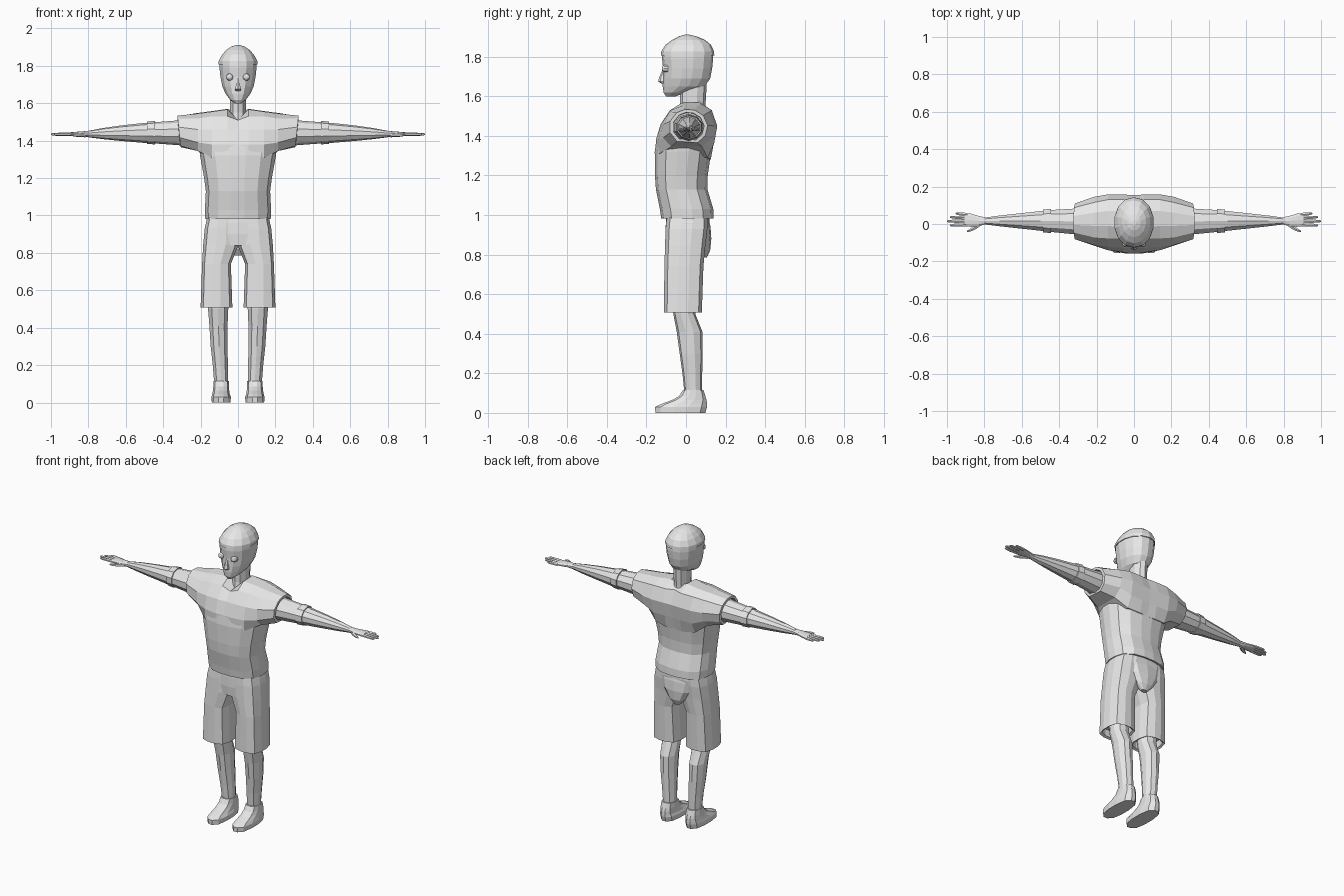
import bpy, bmesh, math

grey = bpy.data.materials.new("plain_grey")
grey.diffuse_color = (0.8, 0.8, 0.8, 1)


def oval(a0, a1, b0, b1, n, e):
    """Rounded rectangle outline between two extents, exponent e sets squareness."""
    pts = []
    for i in range(n):
        t = 2 * math.pi * (i + 0.5) / n
        c, s = math.cos(t), math.sin(t)
        k = (abs(c) ** e + abs(s) ** e) ** (-1 / e)
        pts.append([c * k, s * k])
    # stretch so the outline reaches its extents exactly
    ma, mb = max(p[0] for p in pts), max(p[1] for p in pts)
    return [((a0 + a1) / 2 + p[0] / ma * (a1 - a0) / 2,
             (b0 + b1) / 2 + p[1] / mb * (b1 - b0) / 2) for p in pts]


def zring(z, x0, x1, y0, y1, n=12, e=2.6):
    return [(x, y, z) for x, y in oval(x0, x1, y0, y1, n, e)]


def xring(x, y0, y1, z0, z1, n=10, e=2):
    return [(x, y, z) for y, z in oval(y0, y1, z0, z1, n, e)]


def loft(name, rings, mirror=False, cap_start=True):
    bm = bmesh.new()
    vs = [[bm.verts.new(p) for p in r] for r in rings]
    n = len(vs[0])
    for a, b in zip(vs, vs[1:]):
        for i in range(n):
            j = (i + 1) % n
            bm.faces.new((a[i], a[j], b[j], b[i]))
    if cap_start:
        bm.faces.new(vs[0][::-1])
    bm.faces.new(vs[-1])
    bmesh.ops.recalc_face_normals(bm, faces=bm.faces)
    # an open lofted half may be flipped; test with a signed volume
    if bm.calc_volume(signed=True) < 0:
        bmesh.ops.reverse_faces(bm, faces=bm.faces)
    me = bpy.data.meshes.new(name)
    bm.to_mesh(me)
    bm.free()
    me.materials.append(grey)
    ob = bpy.data.objects.new(name, me)
    bpy.context.collection.objects.link(ob)
    if mirror:
        ob.modifiers.new("mirror", 'MIRROR')
    return ob


def body(name, rows, n=14, e=2.5):
    """Centred loft from rows of (z, half width, front y, back y)."""
    return loft(name, [zring(z, -w, w, f, b, n, e) for z, w, f, b in rows])


# shirt body, with a recessed lower hem
body("shirt_body", [
    (1.00, .160, -.11, .125), (.985, .160, -.11, .125), (.982, .175, -.125, .14),
    (1.03, .177, -.132, .138), (1.13, .172, -.152, .108), (1.20, .181, -.157, .11),
    (1.32, .203, -.158, .127), (1.38, .21, -.15, .14), (1.45, .18, -.12, .14)], 16, 2.7)

# shirt yoke: half profiles (y, z) running outward from the V neck to the sleeve
yoke = [
    (0, [(-.15, 1.30), (-.15, 1.38), (-.125, 1.46), (-.08, 1.51), (0, 1.515),
         (.07, 1.545), (.12, 1.535), (.155, 1.45), (.14, 1.36), (.12, 1.28)]),
    (.055, [(-.152, 1.30), (-.152, 1.38), (-.128, 1.46), (-.08, 1.53), (-.02, 1.567),
            (.07, 1.57), (.13, 1.53), (.157, 1.45), (.14, 1.36), (.125, 1.28)]),
    (.14, [(-.135, 1.31), (-.14, 1.38), (-.122, 1.46), (-.077, 1.53), (-.01, 1.555),
           (.07, 1.558), (.13, 1.53), (.158, 1.45), (.142, 1.36), (.11, 1.29)]),
    (.215, [(-.075, 1.345), (-.115, 1.39), (-.112, 1.46), (-.072, 1.518), (-.01, 1.545),
            (.06, 1.548), (.115, 1.52), (.145, 1.45), (.13, 1.39), (.08, 1.345)])]
rings = [[(x, y, z) for y, z in prof] for x, prof in yoke]


def cuff(x, ry, rz):
    """Sleeve opening, point order matching the yoke profiles."""
    return [(x + .1 * (math.sin(math.radians(a)) * rz),
             .012 + ry * math.cos(math.radians(a)), 1.445 + rz * math.sin(math.radians(a)))
            for a in (234, 198, 162, 126, 100, 72, 40, 5, -30, -62)]


rings += [cuff(.315, .098, .09), cuff(.316, .08, .074), cuff(.295, .078, .072)]
loft("shirt_shoulder_and_sleeve", rings, True, False)

# arm
loft("arm", [xring(*r) for r in [
    (.27, -.060, .085, 1.372, 1.512), (.44, -.043, .075, 1.385, 1.499),
    (.50, -.036, .069, 1.388, 1.495), (.62, -.023, .056, 1.398, 1.482),
    (.72, -.012, .045, 1.408, 1.468), (.80, -.002, .034, 1.418, 1.453)]], True)

# band around the upper forearm
loft("arm_band", [xring(*r) for r in [
    (.445, -.042, .074, 1.386, 1.498), (.445, -.049, .081, 1.380, 1.506),
    (.487, -.044, .077, 1.383, 1.502), (.487, -.036, .069, 1.389, 1.495)]], True)

# hand: palm, four fingers and a thumb
loft("palm", [xring(*r) for r in [
    (.79, 0, .034, 1.418, 1.453), (.83, -.012, .043, 1.423, 1.450),
    (.87, -.015, .055, 1.424, 1.447), (.905, -.012, .058, 1.425, 1.444)]], True)
for label, y, tip, drift in [("little", .050, .955, .006), ("ring", .033, .985, .004),
                             ("middle", .015, 1.0, 0), ("index", -.003, .985, -.004)]:
    loft(label + "_finger", [xring(x, y + d - r, y + d + r, 1.434 - r, 1.434 + r, 6)
                             for x, d, r in [(.89, 0, .009), ((.89 + tip) / 2, drift / 2, .009),
                                             (tip - .01, drift, .007), (tip, drift, .003)]], True)
loft("thumb", [xring(x, y - r, y + r, 1.430 - r, 1.430 + r, 6) for x, y, r in [
    (.815, .006, .012), (.845, -.016, .011), (.875, -.033, .008), (.892, -.039, .004)]], True)

# shorts: hips, legs with a recessed hem, and seat
body("shorts_hips", [(.84, .12, -.10, .09), (.90, .172, -.104, .112),
                     (.96, .172, -.102, .12), (1.0, .16, -.098, .118)], 14, 3)
loft("shorts_leg", [zring(*r, n=12, e=3.6) for r in [
    (.56, .043, .188, -.098, .068), (.515, .043, .188, -.098, .068),
    (.508, .030, .200, -.112, .080), (.74, .038, .192, -.109, .088),
    (.845, -.004, .186, -.106, .098), (.93, -.004, .178, -.103, .108),
    (.99, -.004, .165, -.098, .110)]], True)
body("shorts_seat", [(.785, .02, .075, .105), (.82, .055, .05, .122), (.88, .10, .03, .128),
                     (.94, .12, .02, .124), (.98, .12, .02, .115)], 10, 2.4)

# lower leg
loft("leg", [zring(*r, n=10, e=2.3) for r in [
    (.62, .050, .165, -.075, .05), (.50, .052, .160, -.064, .047),
    (.41, .056, .153, -.047, .083), (.30, .056, .146, -.032, .084),
    (.20, .054, .135, -.018, .082), (.10, .052, .127, -.008, .080)]], True)

# shoe with a thin sole
loft("shoe", [zring(*r, n=12, e=2.8) for r in [
    (0, .040, .140, -.155, .098), (.03, .038, .142, -.156, .106),
    (.045, .044, .138, -.125, .106), (.065, .047, .134, -.07, .104),
    (.085, .048, .132, -.035, .098), (.115, .049, .130, -.016, .088)]], True)

# neck and head
body("neck", [(1.49, .055, -.04, .10), (1.55, .042, -.03, .098), (1.66, .045, -.03, .105)], 10, 2)
body("head", [
    (1.598, .016, -.100, -.055), (1.618, .042, -.113, -.005), (1.65, .066, -.118, .095),
    (1.69, .084, -.117, .122), (1.74, .094, -.116, .132), (1.79, .099, -.121, .137),
    (1.83, .098, -.118, .135)], 14, 2.2)

# cap with a slightly projecting rim
body("cap", [
    (1.806, .097, -.118, .134), (1.806, .104, -.127, .143), (1.826, .103, -.125, .142),
    (1.860, .085, -.103, .126), (1.885, .063, -.070, .096), (1.903, .035, -.035, .052),
    (1.911, .010, -.008, .018)], 14, 2.1)

# nose
body("nose", [(1.665, .012, -.125, -.10), (1.675, .016, -.141, -.10),
              (1.70, .010, -.134, -.10), (1.735, .005, -.118, -.10)], 6, 2)

# eyes
loft("eye", [[(.045 + r * math.cos(a), y, 1.74 + r * math.sin(a))
              for a in [i * math.pi / 5 for i in range(10)]]
             for y, r in [(-.09, .019), (-.110, .019), (-.118, .014), (-.122, .006)]], True)
